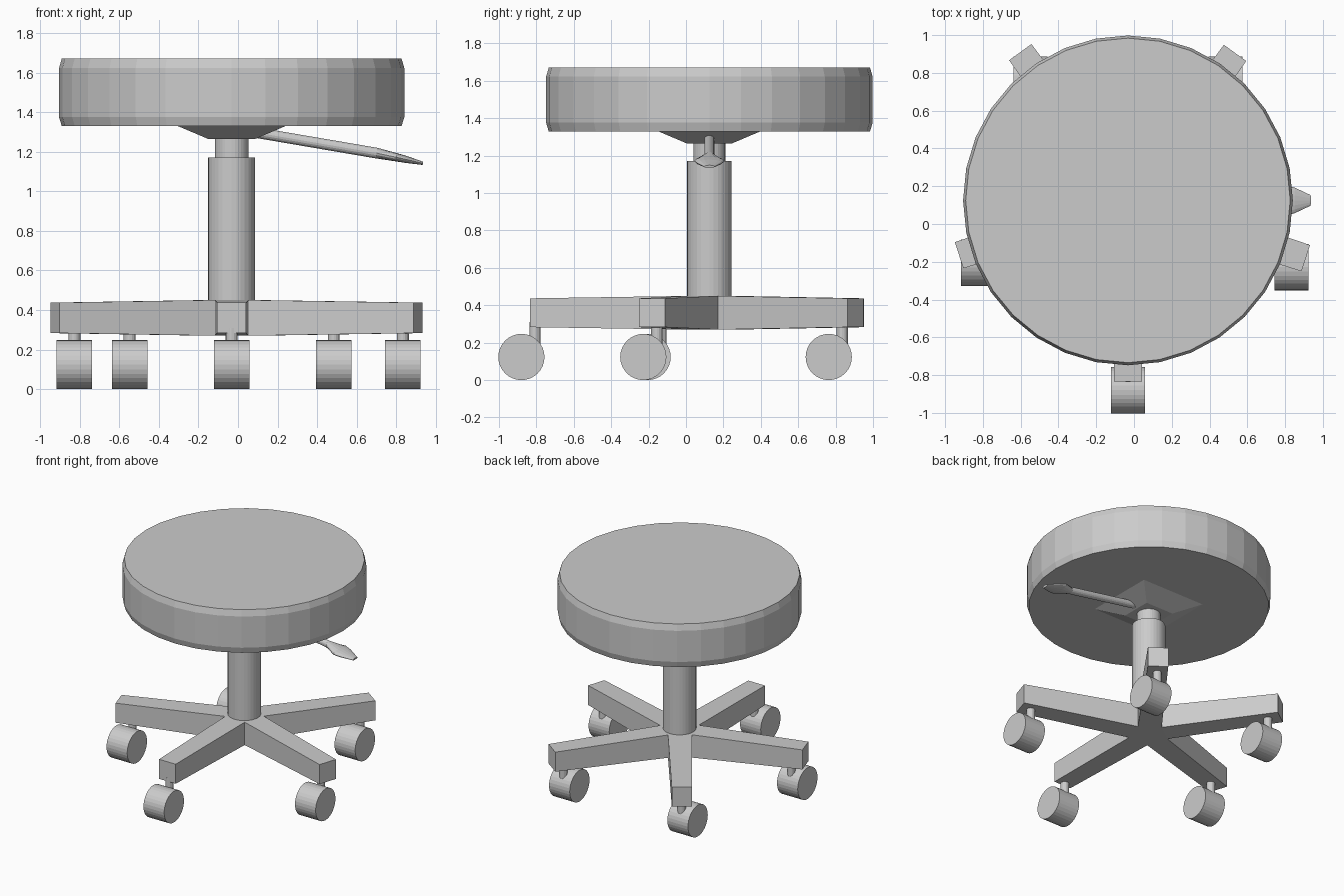
import bpy, bmesh, math
from mathutils import Vector

cube = bpy.data.objects.get("Cube")
if cube:
    bpy.data.objects.remove(cube, do_unlink=True)

CX, CY = -0.032, 0.125      # axis of the column

grey = bpy.data.materials.new("plain grey")
grey.use_nodes = True
grey.diffuse_color = (0.6, 0.6, 0.6, 1)
grey.node_tree.nodes["Principled BSDF"].inputs["Base Color"].default_value = (0.6, 0.6, 0.6, 1)


def finish(name, bm):
    bmesh.ops.recalc_face_normals(bm, faces=bm.faces)
    mesh = bpy.data.meshes.new(name)
    bm.to_mesh(mesh)
    bm.free()
    mesh.materials.append(grey)
    obj = bpy.data.objects.new(name, mesh)
    bpy.context.collection.objects.link(obj)
    return obj


def loft(name, rings):
    """Skin a list of equal-length point rings and cap both ends."""
    bm = bmesh.new()
    loops = [[bm.verts.new(p) for p in ring] for ring in rings]
    n = len(loops[0])
    for a, b in zip(loops, loops[1:]):
        for i in range(n):
            j = (i + 1) % n
            bm.faces.new((a[i], a[j], b[j], b[i]))
    bm.faces.new(loops[0])
    bm.faces.new(loops[-1])
    return finish(name, bm)


def turned(name, profile, x=CX, y=CY, sides=32, turn=0.0):
    """Upright turned part from (radius, height) pairs."""
    angles = [math.tau * i / sides + turn for i in range(sides)]
    return loft(name, [[(x + r * math.cos(a), y + r * math.sin(a), z) for a in angles]
                       for r, z in profile])


# Seat cushion, mounting plate and gas lift
turned("seat", [(0.859, 1.33), (0.873, 1.376), (0.873, 1.622), (0.859, 1.67)])
root2 = math.sqrt(2)
turned("seat_plate", [(0.12 * root2, 1.265), (0.278 * root2, 1.332)], sides=4, turn=math.pi / 4)
turned("lift_rod", [(0.085, 1.12), (0.085, 1.28)])
turned("column", [(0.119, 0.40), (0.119, 1.17)])

# Height lever: round rod that flattens into a paddle
stations = [(0.09, 1.297, 0.027, 0.027), (0.70, 1.193, 0.027, 0.027),
            (0.80, 1.172, 0.080, 0.021), (0.85, 1.161, 0.068, 0.018),
            (0.935, 1.141, 0.028, 0.008)]
slope = Vector((0.17, 0, 0.985))
rings = []
for x, z, wide, thick in stations:
    ring = []
    for i in range(16):
        a = math.tau * i / 16
        ring.append(Vector((x, CY + wide * math.cos(a), z)) + slope * thick * math.sin(a))
    rings.append(ring)
loft("height_lever", rings)

# Star base: tapering arms that meet in a valley between neighbours
# (angle in degrees, arm length, caster distance)
arms = [(-90, 0.96, 0.933), (-18, 0.99, 0.91), (54, 0.965, 0.878),
        (126, 0.97, 0.878), (198, 0.94, 0.836)]
outline = []
for angle, length, _ in arms:
    a = math.radians(angle)
    out = Vector((math.cos(a), math.sin(a), 0))
    side = Vector((-out.y, out.x, 0))
    v = a - math.radians(36)
    outline.append((Vector((math.cos(v), math.sin(v), 0)) * 0.145, 0.090))
    outline.append((out * length - side * 0.073, 0.077))
    outline.append((out * length + side * 0.073, 0.077))

bm = bmesh.new()
centre = Vector((CX, CY, 0.36))
up = Vector((0, 0, 1))
levels = []
for s in (1, -1):
    rim = [bm.verts.new(centre + p + up * h * s) for p, h in outline]
    hub = bm.verts.new(centre + up * 0.090 * s)
    count = len(rim)
    for k in range(0, count, 3):
        nxt = rim[(k + 3) % count]
        bm.faces.new((rim[k], rim[k + 1], rim[k + 2], nxt))
        bm.faces.new((hub, rim[k], nxt))
    levels.append(rim)
top, bottom = levels
for i in range(count):
    j = (i + 1) % count
    bm.faces.new((top[i], top[j], bottom[j], bottom[i]))
finish("star_base", bm)

# Casters: a stem under each arm and a trailing wheel, all facing the same way
R = 0.1235
for n, (angle, _, reach) in enumerate(arms, 1):
    a = math.radians(angle)
    x, y = CX + reach * math.cos(a), CY + reach * math.sin(a)
    turned(f"caster_stem_{n}", [(0.03, 0.14), (0.03, 0.31)], x, y, sides=16)
    circle = [(y - 0.072 + R * math.cos(math.tau * i / 32), R + R * math.sin(math.tau * i / 32))
              for i in range(32)]
    loft(f"caster_wheel_{n}", [[(x + s * 0.09, py, pz) for py, pz in circle] for s in (-1, 1)])
